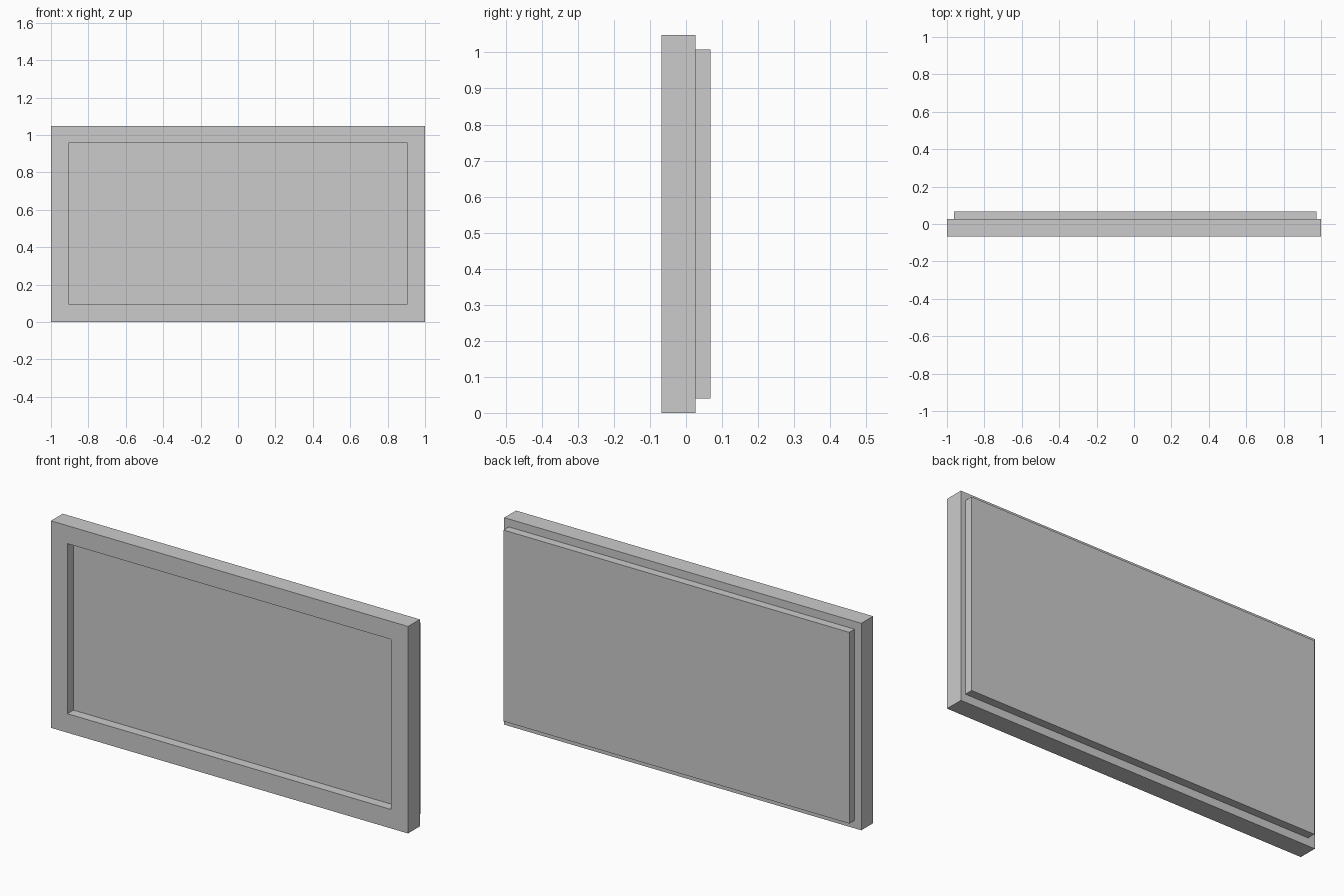
import bpy
import bmesh
from mathutils import Vector

cube = bpy.data.objects.get("Cube")
if cube:
    bpy.data.objects.remove(cube, do_unlink=True)

# One plain grey for every part
grey = bpy.data.materials.new("plain_grey")
grey.use_nodes = True
colour = (0.6, 0.6, 0.6, 1)
grey.diffuse_color = colour
grey.node_tree.nodes["Principled BSDF"].inputs["Base Color"].default_value = colour


def box_mesh(low, high):
    """Axis-aligned box between two corners."""
    low, high = Vector(low), Vector(high)
    bm = bmesh.new()
    bmesh.ops.create_cube(bm, size=1)
    for v in bm.verts:
        v.co = (low + high) / 2 + v.co * (high - low)
    return bm


def finish(bm, name):
    bmesh.ops.recalc_face_normals(bm, faces=bm.faces)
    mesh = bpy.data.meshes.new(name)
    bm.to_mesh(mesh)
    bm.free()
    mesh.materials.append(grey)
    obj = bpy.data.objects.new(name, mesh)
    bpy.context.collection.objects.link(obj)


# Front frame with a shallow rectangular recess
FRONT, JOIN, BACK = -0.068, 0.026, 0.068
RECESS_FLOOR = -0.02
bm = box_mesh((-1, FRONT, 0), (1, JOIN, 1.048))
bm.normal_update()
front = min(bm.faces, key=lambda f: f.calc_center_median().y)
bmesh.ops.inset_region(bm, faces=[front], thickness=0.1)
for v in front.verts:
    v.co.x = 0.905 if v.co.x > 0 else -0.907
    v.co.z = 0.957 if v.co.z > 0.5 else 0.096
inner = bmesh.ops.extrude_discrete_faces(bm, faces=[front])["faces"][0]
for v in inner.verts:
    v.co.y = RECESS_FLOOR
finish(bm, "front_frame")

# Slightly smaller panel mounted on the back
finish(box_mesh((-0.962, JOIN, 0.04), (0.975, BACK, 1.008)), "back_panel")
